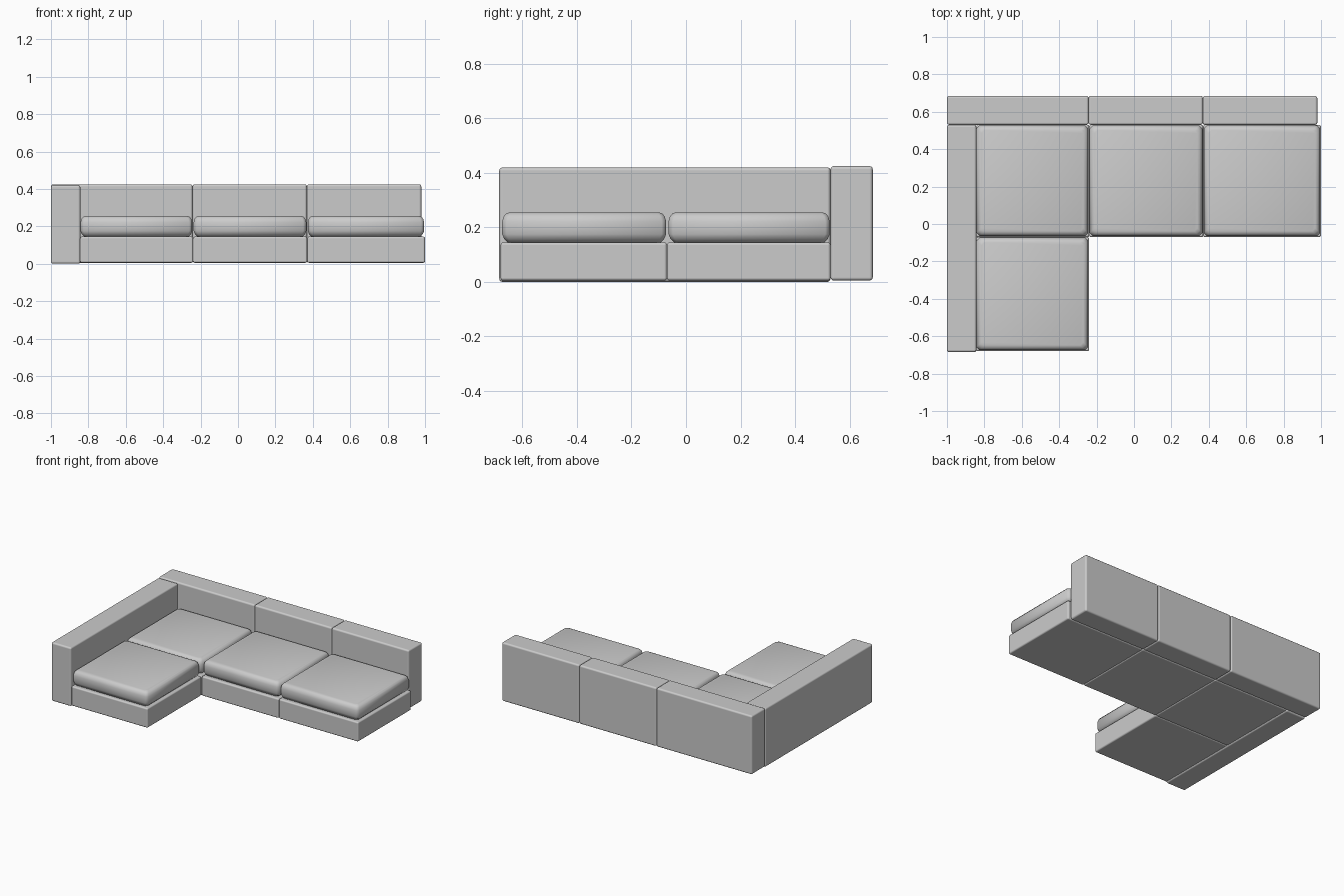
import bpy, bmesh, math

cube = bpy.data.objects.get("Cube")
if cube:
    bpy.data.objects.remove(cube, do_unlink=True)

# Upholstery
fabric = bpy.data.materials.new("light grey fabric")
fabric.use_nodes = True
GREY = (0.6, 0.6, 0.6, 1)
fabric.diffuse_color = GREY
fabric.node_tree.nodes["Principled BSDF"].inputs["Base Color"].default_value = GREY


def finish(name, bm):
    """Turn a bmesh into a smooth-shaded, upholstered object."""
    bmesh.ops.recalc_face_normals(bm, faces=bm.faces)
    mesh = bpy.data.meshes.new(name)
    bm.to_mesh(mesh)
    bm.free()
    mesh.materials.append(fabric)
    obj = bpy.data.objects.new(name, mesh)
    bpy.context.collection.objects.link(obj)
    bpy.ops.object.select_all(action='DESELECT')
    obj.select_set(True)
    bpy.context.view_layer.objects.active = obj
    bpy.ops.object.shade_smooth_by_angle(angle=math.radians(50))
    return obj


def block(name, x, y, z, radius=0.012):
    """Padded box with softly rounded edges."""
    bm = bmesh.new()
    bmesh.ops.create_cube(bm, size=1)
    for v in bm.verts:
        for axis, (low, high) in enumerate((x, y, z)):
            v.co[axis] = low if v.co[axis] < 0 else high
    obj = finish(name, bm)
    bevel = obj.modifiers.new("soft_edges", 'BEVEL')
    bevel.width = radius
    bevel.segments = 3
    bevel.harden_normals = True
    return obj


# Side profile of a seat cushion: inset and height
PROFILE = [(0.022, 0.143), (0.007, 0.158), (0, 0.175), (0, 0.222),
           (0.005, 0.24), (0.014, 0.251), (0.026, 0.255)]


def cushion(name, x, y, corner=0.016):
    """Stack of corner-cut rings that bulges at the sides."""
    bm = bmesh.new()
    rings = []
    for inset, z in PROFILE:
        x0, x1 = x[0] + inset, x[1] - inset
        y0, y1 = y[0] + inset, y[1] - inset
        c = corner
        outline = [(x0 + c, y0), (x1 - c, y0), (x1, y0 + c), (x1, y1 - c),
                   (x1 - c, y1), (x0 + c, y1), (x0, y1 - c), (x0, y0 + c)]
        rings.append([bm.verts.new((px, py, z)) for px, py in outline])
    for low, high in zip(rings, rings[1:]):
        for i in range(len(low)):
            j = (i + 1) % len(low)
            bm.faces.new((low[i], low[j], high[j], high[i]))
    bm.faces.new(rings[0])
    bm.faces.new(rings[-1])
    return finish(name, bm)


# Seat modules: three along the back, one forward as the chaise
MAIN, FORWARD = (-0.07, 0.53), (-0.68, -0.07)
modules = [
    ("corner", (-0.845, -0.24), MAIN),
    ("middle", (-0.24, 0.37), MAIN),
    ("end", (0.37, 1.0), MAIN),
    ("chaise", (-0.845, -0.24), FORWARD),
]
for label, x, y in modules:
    block(label + "_base", x, y, (0.005, 0.145), 0.01)
    cushion(label + "_cushion", (x[0] + 0.003, x[1] - 0.005),
            (y[0] + 0.006, y[1] - 0.003))

# Back rests
for label, x in (("corner", (-1.0, -0.243)), ("middle", (-0.243, 0.368)),
                 ("end", (0.368, 0.98))):
    block(label + "_back_rest", x, (0.53, 0.685), (0.005, 0.425))

# Long arm on the right side
block("arm_rest", (-1.0, -0.843), (-0.685, 0.53), (0, 0.42))
